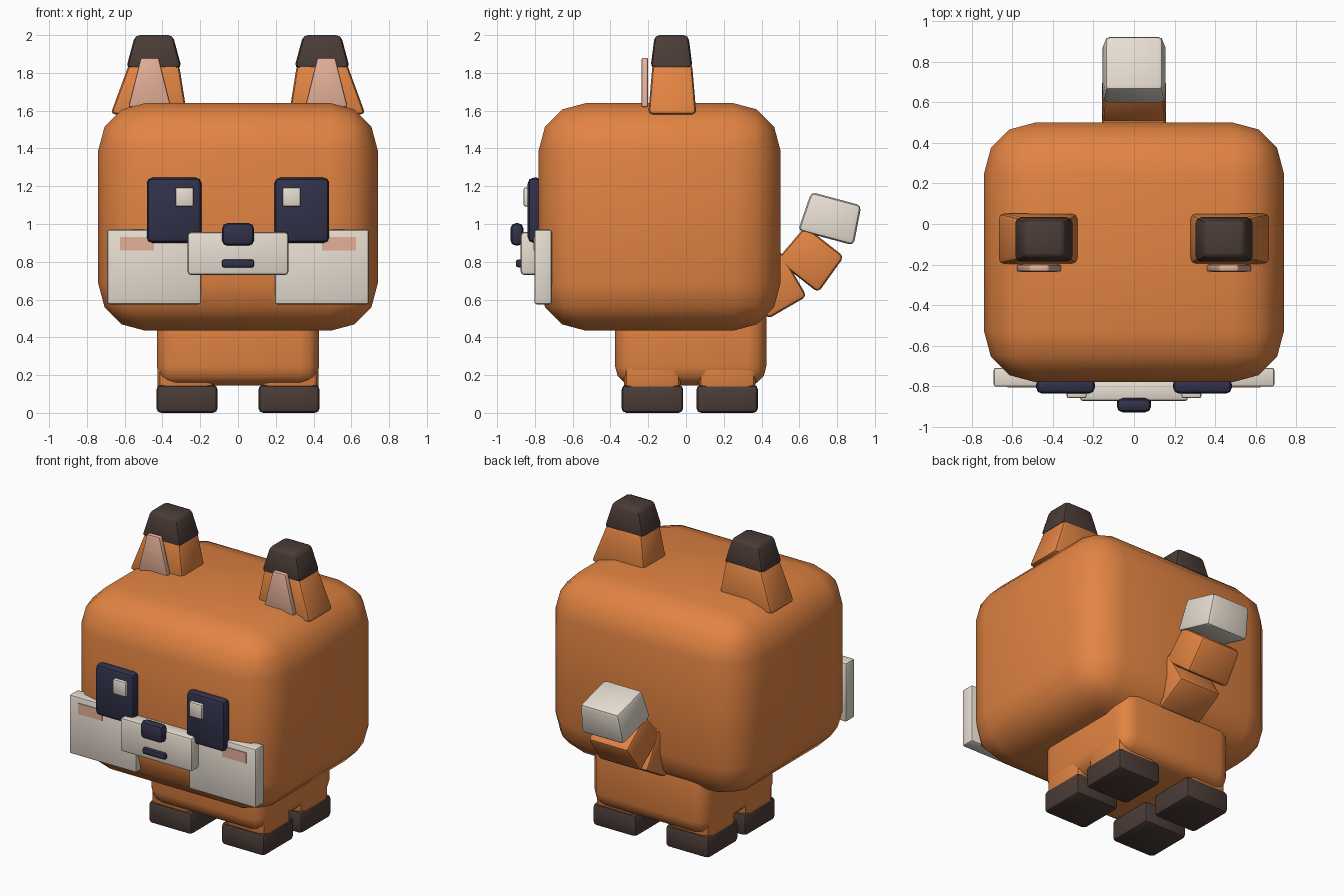
import bpy, bmesh
from math import radians
from mathutils import Matrix, Vector

if "Cube" in bpy.data.objects:
    bpy.data.objects.remove(bpy.data.objects["Cube"], do_unlink=True)


def material(name, r, g, b):
    m = bpy.data.materials.new(name)
    m.use_nodes = True
    m.diffuse_color = (r, g, b, 1)
    bsdf = next(n for n in m.node_tree.nodes if n.type == 'BSDF_PRINCIPLED')
    bsdf.inputs["Base Color"].default_value = (r, g, b, 1)
    bsdf.inputs["Roughness"].default_value = 0.8
    return m


ORANGE = material("orange fur", 0.76, 0.23, 0.055)
CREAM = material("cream fur", 0.80, 0.73, 0.64)
BROWN = material("dark brown", 0.07, 0.045, 0.038)
NAVY = material("dark navy", 0.03, 0.031, 0.068)
PINK = material("soft pink", 0.78, 0.44, 0.32)


def box(name, x, y, z, mat, bevel=0.02, segments=2, top=(1, 1), shift=0, side=1, pose=None):
    """Rounded box from its extents; top scales and shift slides the upper face."""
    bm = bmesh.new()
    bmesh.ops.create_cube(bm, size=1)
    mid = Vector(((x[0] + x[1]) / 2, (y[0] + y[1]) / 2, (z[0] + z[1]) / 2))
    size = Vector((x[1] - x[0], y[1] - y[0], z[1] - z[0]))
    for v in bm.verts:
        upper = v.co.z > 0
        v.co = v.co * size
        if upper:
            v.co.x = v.co.x * top[0] + shift
            v.co.y *= top[1]
        v.co += mid
        v.co.x *= side
    bmesh.ops.recalc_face_normals(bm, faces=bm.faces)
    if bevel:
        bmesh.ops.bevel(bm, geom=bm.edges[:], offset=bevel, offset_type='OFFSET',
                        segments=segments, profile=0.5, affect='EDGES', clamp_overlap=True)
    if pose:
        bm.transform(pose)
    mesh = bpy.data.meshes.new(name)
    bm.to_mesh(mesh)
    bm.free()
    mesh.materials.append(mat)
    obj = bpy.data.objects.new(name, mesh)
    bpy.context.collection.objects.link(obj)
    bpy.ops.object.select_all(action='DESELECT')
    obj.select_set(True)
    bpy.context.view_layer.objects.active = obj
    bpy.ops.object.shade_smooth_by_angle(angle=radians(40))
    return obj


def pair(name, *args, **options):
    """The same part on the left (+x) and the right."""
    for label, side in (("left", 1), ("right", -1)):
        box(f"{label}_{name}", *args, side=side, **options)


# Head and body
box("head", (-0.74, 0.74), (-0.78, 0.5), (0.435, 1.64), ORANGE, 0.25, 3)
box("body", (-0.43, 0.43), (-0.375, 0.425), (0.145, 0.7), ORANGE, 0.1, 3)

# Legs and feet
for place, y in (("front", -0.178), ("back", 0.218)):
    pair(f"{place}_leg", (0.125, 0.425), (y - 0.15, y + 0.15), (0.1, 0.36), ORANGE, 0.04)
    pair(f"{place}_foot", (0.108, 0.432), (y - 0.163, y + 0.163), (0, 0.148), BROWN, 0.025)

# Ears with dark tips and pink inner plates
pair("ear", (0.27, 0.675), (-0.2, 0.055), (1.58, 1.85), ORANGE, 0.025, top=(0.65, 0.82), shift=-0.028)
pair("ear_tip", (0.298, 0.592), (-0.188, 0.035), (1.825, 2), BROWN, 0.025, top=(0.68, 0.8))
pair("inner_ear", (0.355, 0.58), (-0.236, -0.2), (1.62, 1.88), PINK, 0.01, top=(0.42, 1))

# Eyes and highlights
pair("eye", (0.193, 0.483), (-0.838, -0.76), (0.9, 1.245), NAVY, 0.03)
pair("eye_highlight", (0.235, 0.332), (-0.86, -0.82), (1.093, 1.193), CREAM, 0.01)

# Cheeks and blush plates
pair("cheek", (0.195, 0.693), (-0.803, -0.71), (0.575, 0.97), CREAM, 0.012)
pair("blush", (0.445, 0.625), (-0.808, -0.8), (0.86, 0.932), PINK, 0)

# Muzzle, nose and mouth
box("muzzle", (-0.267, 0.267), (-0.875, -0.77), (0.73, 0.957), CREAM, 0.018)
box("nose", (-0.085, 0.085), (-0.93, -0.86), (0.885, 1.005), NAVY, 0.03)
box("mouth", (-0.085, 0.085), (-0.9, -0.865), (0.77, 0.812), NAVY, 0.012)

# Tail: three blocks that curl upward
tail = (
    ("tail_base", ORANGE, 0.466, 0.678, -60, 0.28, 0.24, 1.0),
    ("tail_middle", ORANGE, 0.662, 0.815, -38, 0.28, 0.235, 0.93),
    ("tail_tip", CREAM, 0.768, 1.03, -15, 0.305, 0.215, 0.9),
)
for name, mat, y, z, angle, depth, height, taper in tail:
    pose = Matrix.Translation((0, y, z)) @ Matrix.Rotation(radians(angle), 4, 'X')
    box(name, (-0.158, 0.158), (-depth / 2, depth / 2), (-height / 2, height / 2),
        mat, 0.025, top=(taper, taper), pose=pose)
